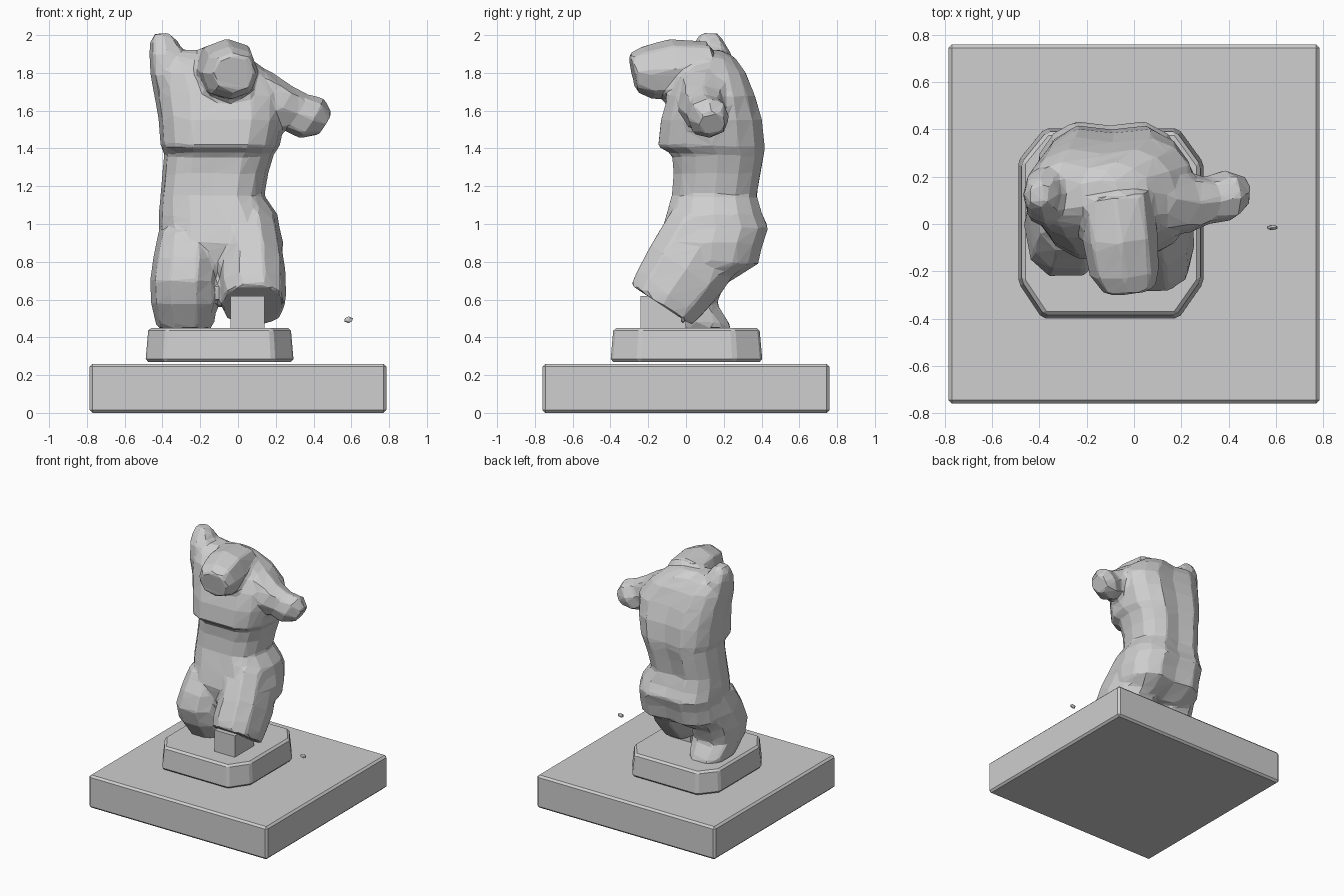
import bpy, bmesh
from math import cos, sin, pi, copysign
from mathutils import Vector

if "Cube" in bpy.data.objects:
    bpy.data.objects.remove(bpy.data.objects["Cube"])

stone = bpy.data.materials.new("grey stone")
stone.use_nodes = True
COLOUR = (0.62, 0.62, 0.62, 1)
stone.diffuse_color = COLOUR
stone.node_tree.nodes["Principled BSDF"].inputs["Base Color"].default_value = COLOUR


def finish(name, bm):
    bmesh.ops.recalc_face_normals(bm, faces=bm.faces)
    mesh = bpy.data.meshes.new(name)
    bm.to_mesh(mesh)
    bm.free()
    mesh.materials.append(stone)
    obj = bpy.data.objects.new(name, mesh)
    bpy.context.scene.collection.objects.link(obj)
    return obj


def bevel(obj, width):
    mod = obj.modifiers.new("Bevel", "BEVEL")
    mod.width, mod.segments = width, 1


def skin(bm, rings):
    """Join rings of points into a closed tube."""
    loops = [[bm.verts.new(p) for p in ring] for ring in rings]
    n = len(loops[0])
    for a, b in zip(loops, loops[1:]):
        for i in range(n):
            j = (i + 1) % n
            bm.faces.new((a[i], a[j], b[j], b[i]))
    bm.faces.new(loops[0])
    bm.faces.new(loops[-1])


def oval(n, power=2.5):
    """Unit rounded outline, squarer than a circle."""
    for i in range(n):
        c, s = cos(2 * pi * i / n), sin(2 * pi * i / n)
        yield (copysign(abs(c) ** (2 / power), c), copysign(abs(s) ** (2 / power), s), i)


def level_loft(bm, sections, n=16, groove=0.0):
    """Horizontal sections: z, x min, x max, y front, y back."""
    rings = []
    for z, x0, x1, y0, y1 in sections:
        ring = []
        for u, v, i in oval(n):
            y = (y0 + y1) / 2 + v * (y1 - y0) / 2
            if i == n // 4:
                y -= groove
            elif i == 3 * n // 4:
                y += groove / 2
            ring.append(((x0 + x1) / 2 + u * (x1 - x0) / 2, y, z))
        rings.append(ring)
    skin(bm, rings)


def limb(bm, direction, side, sections, n=10):
    """Sections square to a direction: centre x, y, z, half width, half depth."""
    d = Vector(direction).normalized()
    u = Vector(side)
    u = (u - d * u.dot(d)).normalized()
    v = d.cross(u)
    skin(bm, [[Vector((x, y, z)) + u * a * ru + v * b * rv for a, b, i in oval(n, 2.3)]
              for x, y, z, ru, rv in sections])


body = bmesh.new()
# Torso from pelvis to shoulders, with a spine groove
level_loft(body, [
    (0.70, -0.36, 0.18, -0.10, 0.25),
    (0.79, -0.42, 0.23, -0.14, 0.40),
    (0.90, -0.42, 0.24, -0.16, 0.425),
    (0.98, -0.42, 0.22, -0.14, 0.455),
    (1.05, -0.42, 0.21, -0.12, 0.42),
    (1.15, -0.41, 0.14, -0.09, 0.39),
    (1.27, -0.40, 0.16, -0.08, 0.41),
    (1.37, -0.39, 0.19, -0.09, 0.43),
    (1.41, -0.41, 0.22, -0.165, 0.435),
    (1.55, -0.42, 0.25, -0.15, 0.42),
    (1.68, -0.44, 0.26, -0.11, 0.38),
    (1.80, -0.45, 0.17, -0.07, 0.33),
    (1.88, -0.45, 0.06, -0.01, 0.27),
    (1.92, -0.40, -0.05, 0.05, 0.20)], groove=0.035)
# Straight right leg
level_loft(body, [
    (0.45, -0.43, -0.13, -0.10, 0.25),
    (0.58, -0.46, -0.11, -0.19, 0.17),
    (0.70, -0.465, -0.11, -0.23, 0.22),
    (0.82, -0.45, -0.10, -0.20, 0.30),
    (0.96, -0.42, -0.12, -0.12, 0.36)], n=10)
# Forward left thigh with a slanted cut
limb(body, (0, -0.55, -0.83), (1, 0, 0), [
    (0.04, 0.12, 0.95, 0.18, 0.24),
    (0.07, 0.00, 0.76, 0.18, 0.235),
    (0.075, -0.09, 0.63, 0.18, 0.215),
    (0.08, -0.13, 0.57, 0.17, 0.20)])
# Raised right arm stump
level_loft(body, [
    (1.55, -0.42, -0.20, 0.00, 0.28),
    (1.80, -0.465, -0.24, -0.02, 0.26),
    (1.90, -0.47, -0.28, 0.00, 0.24),
    (1.97, -0.465, -0.32, 0.05, 0.20),
    (2.01, -0.44, -0.36, 0.08, 0.17)], n=8)
# Lowered left arm stump
limb(body, (0.85, 0.1, -0.52), (0, 1, 0), [
    (0.08, 0.11, 1.69, 0.17, 0.15),
    (0.22, 0.09, 1.62, 0.13, 0.13),
    (0.31, 0.10, 1.59, 0.10, 0.115),
    (0.39, 0.12, 1.56, 0.11, 0.125),
    (0.46, 0.14, 1.53, 0.07, 0.07)], n=8)
# Bowed neck stump
limb(body, (0.1, -0.95, -0.2), (1, 0, 0), [
    (-0.08, 0.14, 1.84, 0.16, 0.13),
    (-0.06, -0.05, 1.82, 0.16, 0.165),
    (-0.04, -0.20, 1.80, 0.15, 0.145),
    (-0.02, -0.28, 1.80, 0.11, 0.105)], n=8)
# Fuse the parts, then chisel into flat facets
torso = finish("carved_torso", body)
fuse = torso.modifiers.new("Fuse", "REMESH")
fuse.mode, fuse.voxel_size = "VOXEL", 0.018
chisel = torso.modifiers.new("Chisel", "DECIMATE")
chisel.ratio = 0.045

# Support block under the thigh
block = bmesh.new()
skin(block, [[(x, y, z) for x, y in ((-0.04, -0.24), (0.14, -0.24), (0.14, 0.0), (-0.04, 0.0))]
             for z in (0.44, 0.62)])
finish("thigh_support", block)

# Plinth with cut corners and a slight taper
outline = [(-0.39, -0.40), (0.19, -0.40), (0.295, -0.25), (0.295, 0.26),
           (0.19, 0.405), (-0.38, 0.405), (-0.49, 0.27), (-0.49, -0.25)]
plinth_mesh = bmesh.new()
skin(plinth_mesh, [[(-0.1 + (x + 0.1) * s, y * s, z) for x, y in outline]
                   for z, s in ((0.27, 1.0), (0.45, 0.96))])
bevel(finish("plinth", plinth_mesh), 0.015)

# Wide square base
slab = bmesh.new()
skin(slab, [[(x * 0.785, y * 0.76, z) for x, y in ((-1, -1), (1, -1), (1, 1), (-1, 1))]
            for z in (0.0, 0.26)])
bevel(finish("base_slab", slab), 0.015)

# Loose chip beside the figure
chip = bmesh.new()
bmesh.ops.create_icosphere(chip, subdivisions=1, radius=1)
for v in chip.verts:
    v.co = (0.585 + v.co.x * 0.026, -0.015 + v.co.y * 0.012, 0.493 + v.co.z * 0.018)
finish("stone_chip", chip)
